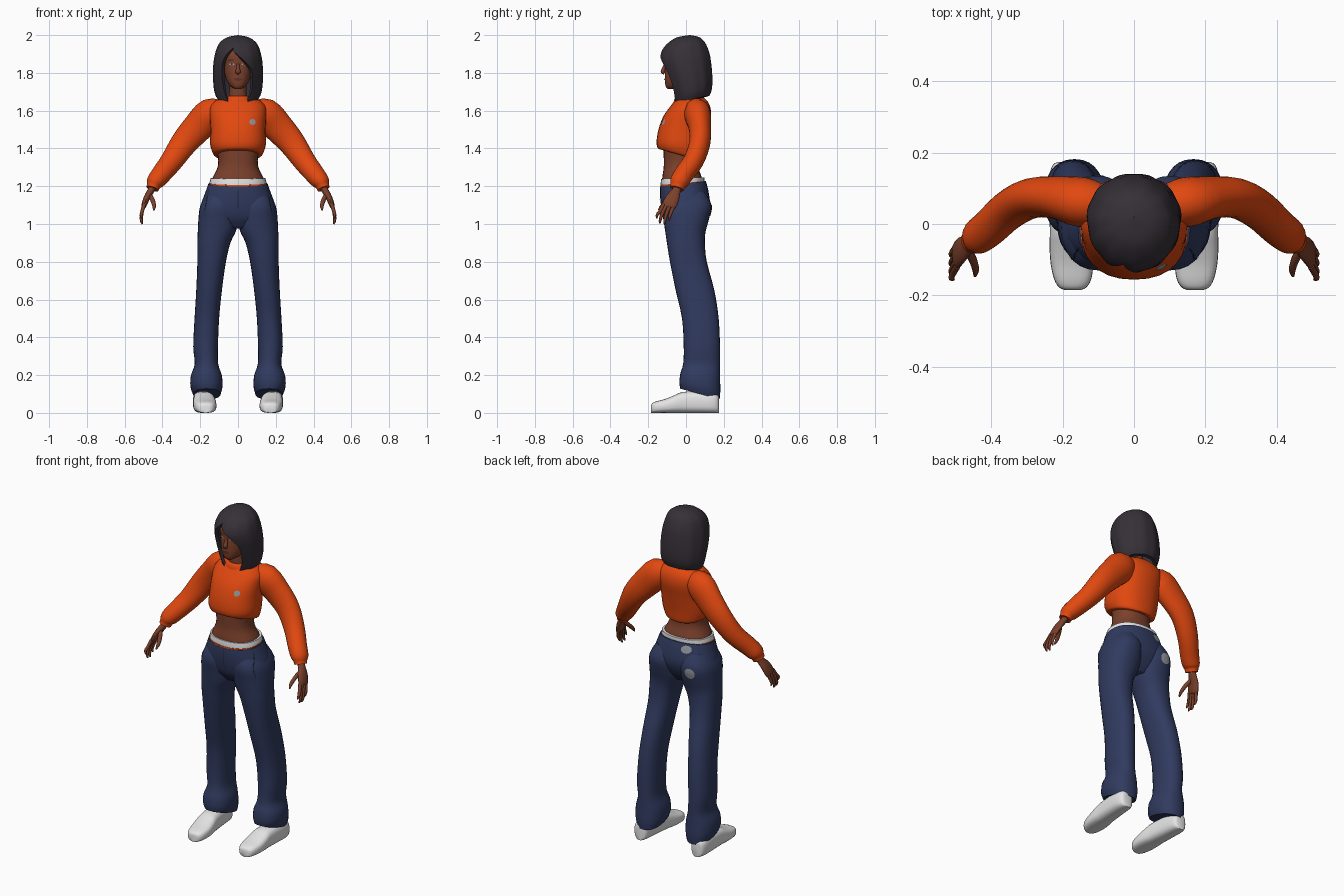
import bpy, bmesh, math
from mathutils import Vector
from mathutils.bvhtree import BVHTree

if "Cube" in bpy.data.objects:
    bpy.data.objects.remove(bpy.data.objects["Cube"])


def material(name, r, g, b):
    m = bpy.data.materials.new(name)
    m.diffuse_color = (r, g, b, 1)
    m.use_nodes = True
    m.node_tree.nodes["Principled BSDF"].inputs["Base Color"].default_value = m.diffuse_color
    return m


SKIN = material("brown skin", 0.20, 0.052, 0.025)
ORANGE = material("orange knit", 0.76, 0.065, 0.005)
DENIM = material("navy denim", 0.030, 0.043, 0.115)
SEAM = material("dark seam", 0.014, 0.019, 0.05)
HAIR = material("black hair", 0.037, 0.030, 0.039)
WHITE = material("white", 0.78, 0.78, 0.78)
GREY = material("grey patch", 0.30, 0.32, 0.35)
LIPS = material("lips", 0.13, 0.028, 0.02)
EYE = material("eye white", 0.45, 0.42, 0.40)


def refine(rows, n=3):
    """Catmull-Rom interpolation of rows of numbers."""
    out = []
    for i in range(len(rows) - 1):
        a, b, c, d = rows[max(i - 1, 0)], rows[i], rows[i + 1], rows[min(i + 2, len(rows) - 1)]
        for k in range(n):
            t = k / n
            out.append([q + 0.5 * t * (r - p + t * (2*p - 5*q + 4*r - s + t * (3*(q - r) + s - p)))
                        for p, q, r, s in zip(a, b, c, d)])
    return out + [list(rows[-1])]


def spow(v, p):
    return math.copysign(abs(v) ** p, v)


def finish(name, bm, mat):
    me = bpy.data.meshes.new(name)
    bm.to_mesh(me)
    bm.free()
    me.materials.append(mat)
    ob = bpy.data.objects.new(name, me)
    bpy.context.collection.objects.link(ob)
    bpy.ops.object.select_all(action='DESELECT')
    ob.select_set(True)
    bpy.context.view_layer.objects.active = ob
    bpy.ops.object.shade_smooth_by_angle(angle=math.radians(50))
    return ob


def loft(name, rings, mat, mirror=False):
    """Skin closed rings of points, cap both ends, optionally mirror in x."""
    bm = bmesh.new()
    for s in ((1, -1) if mirror else (1,)):
        vs = [[bm.verts.new((p[0] * s, p[1], p[2])) for p in r] for r in rings]
        for a, b in zip(vs, vs[1:]):
            for i in range(len(a)):
                j = (i + 1) % len(a)
                bm.faces.new((a[i], a[j], b[j], b[i]))
        bm.faces.new(vs[0])
        bm.faces.new(vs[-1])
    bmesh.ops.recalc_face_normals(bm, faces=bm.faces)
    return finish(name, bm, mat)


def stack(name, rows, mat, mirror=False, p=0.88, seg=28):
    """Horizontal rings: z, x0, x1, y0, y1, front lift."""
    rings = []
    for z, x0, x1, y0, y1, lift in refine(rows):
        ring = []
        for i in range(seg):
            a = math.tau * i / seg
            c, s = spow(math.cos(a), p), spow(math.sin(a), p)
            ring.append(((x0 + x1) / 2 + (x1 - x0) / 2 * c,
                         (y0 + y1) / 2 + (y1 - y0) / 2 * s, z - lift * s))
        rings.append(ring)
    return loft(name, rings, mat, mirror)


def tube(name, rows, mat, mirror=True, seg=16):
    """Rings square to a path: x, y, z, radius in the xz plane, radius along y."""
    rows = refine(rows)
    pts = [Vector(r[:3]) for r in rows]
    rings = []
    for i, r in enumerate(rows):
        t = (pts[min(i + 1, len(pts) - 1)] - pts[max(i - 1, 0)]).normalized()
        u = t.cross(Vector((0, 1, 0))).normalized()
        v = u.cross(t)
        rings.append([pts[i] + u * r[3] * math.cos(math.tau * k / seg)
                      + v * r[4] * math.sin(math.tau * k / seg) for k in range(seg)])
    return loft(name, rings, mat, mirror)


def decal(name, targets, x, z, rx, rz, mat, side=-1, turn=0, off=0.003, seg=14):
    """Thin elliptical plate laid on the front (side -1) or back (side 1)."""
    trees = [BVHTree.FromPolygons([v.co for v in t.data.vertices],
                                  [f.vertices for f in t.data.polygons]) for t in targets]
    bm = bmesh.new()

    def vert(dx, dz):
        px = x + dx * math.cos(turn) - dz * math.sin(turn)
        pz = z + dx * math.sin(turn) + dz * math.cos(turn)
        hits = [t.ray_cast(Vector((px, side, pz)), Vector((0, -side, 0)))[0] for t in trees]
        ys = [h.y * side for h in hits if h]
        return bm.verts.new((px, side * (max(ys) + off if ys else 0.05), pz))
    mid = vert(0, 0)
    last = None
    for k in (0.33, 0.66, 1):
        ring = [vert(rx * k * math.cos(math.tau * i / seg), rz * k * math.sin(math.tau * i / seg))
                for i in range(seg)]
        for i in range(seg):
            j = (i + 1) % seg
            f = (mid, ring[i], ring[j]) if last is None else (last[i], ring[i], ring[j], last[j])
            bm.faces.new(f if side < 0 else f[::-1])
        last = ring
    return finish(name, bm, mat)


def sym(z, hx, y0, y1, lift=0):
    return (z, -hx, hx, y0, y1, lift)


# Body: head, neck, bare midriff, nose
head = stack("head", [sym(1.716, .018, -.098, -.05), sym(1.73, .04, -.108, 0), sym(1.76, .06, -.112, .04),
                      sym(1.80, .072, -.112, .07), sym(1.85, .08, -.110, .09), sym(1.90, .08, -.111, .09),
                      sym(1.94, .055, -.085, .06)], SKIN)
stack("neck", [sym(1.58, .075, -.07, .08), sym(1.65, .055, -.05, .06), sym(1.70, .046, -.05, .05),
               sym(1.78, .046, -.05, .05)], SKIN)
stack("midriff", [sym(1.17, .148, -.125, .09), sym(1.24, .136, -.126, .085), sym(1.30, .108, -.118, .065),
                  sym(1.36, .106, -.118, .065), sym(1.44, .12, -.12, .08)], SKIN)
tube("nose", [(0, -.108, 1.85, .006, .006), (0, -.117, 1.825, .009, .009), (0, -.122, 1.807, .014, .012),
              (0, -.114, 1.797, .009, .007)], SKIN, mirror=False)

# Face details
for s in (-1, 1):
    decal("eye", [head], s * .033, 1.846, .014, .006, EYE, off=.002)
    decal("iris", [head], s * .033, 1.846, .006, .006, HAIR, off=.004)
    decal("eyebrow", [head], s * .036, 1.868, .019, .0035, HAIR, turn=-s * .12)
decal("mouth", [head], 0, 1.766, .022, .008, LIPS)

# Hair: C-shaped rings, z, half width, front, back, opening left and right edge
hair_rows = [(2.0, .002, .018, .022, 0, 0), (1.988, .058, -.05, .072, 0, 0), (1.96, .096, -.095, .1, 0, 0),
             (1.93, .112, -.122, .115, -.034, -.028), (1.90, .121, -.134, .125, -.062, .0),
             (1.87, .127, -.134, .131, -.078, .035), (1.83, .131, -.124, .136, -.085, .07),
             (1.78, .132, -.105, .14, -.083, .077), (1.73, .129, -.086, .141, -.075, .073),
             (1.69, .122, -.073, .137, -.063, .061), (1.66, .108, -.066, .126, -.048, .046)]
hair_rings = []
for z, rx, y0, y1, xl, xr in refine(hair_rows):
    cy, ry = (y0 + y1) / 2, (y1 - y0) / 2
    a0 = math.asin(max(-1, min(1, xr / rx)))
    a1 = math.asin(max(-1, min(1, xl / rx))) + math.tau
    outer, inner = [], []
    for i in range(49):
        a = a0 + (a1 - a0) * i / 48
        k = 1 + .012 * math.cos(a * 11)
        sx, sy = rx * math.sin(a) * k, -ry * math.cos(a) * k
        dz = .02 * -math.cos(a) * min(1, (2 - z) / .3)
        outer.append((sx, cy + sy, z + dz))
        inner.append((sx * .84, cy + sy * .84, z + dz - .006))
    hair_rings.append(outer + inner[::-1])
loft("hair", hair_rings, HAIR)

# Cropped sweater with sleeves and neckband
sweater = stack("sweater", [sym(1.365, .122, -.138, .085, .03), sym(1.375, .133, -.150, .092, .028),
                            sym(1.42, .147, -.156, .10, .015), sym(1.50, .146, -.146, .118),
                            sym(1.57, .15, -.12, .132), sym(1.62, .148, -.085, .128),
                            sym(1.655, .115, -.058, .11), sym(1.675, .062, -.045, .085)], ORANGE)
stack("neckband", [sym(1.645, .08, -.066, .09), sym(1.665, .074, -.06, .088), sym(1.677, .062, -.05, .08)], ORANGE)
tube("sleeves", [(.07, .05, 1.60, .05, .05), (.14, .06, 1.583, .085, .07), (.21, .073, 1.515, .081, .060),
                 (.285, .073, 1.43, .071, .056), (.35, .04, 1.335, .060, .054), (.405, -.01, 1.265, .053, .052),
                 (.437, -.035, 1.225, .047, .050), (.447, -.043, 1.203, .036, .04),
                 (.453, -.048, 1.187, .034, .037)], ORANGE, seg=24)
decal("chest_patch", [sweater], .077, 1.54, .016, .016, GREY)

# Hands: palm, four fingers, thumb
tube("palms", [(.445, -.04, 1.21, .018, .022), (.462, -.052, 1.175, .018, .024), (.482, -.070, 1.14, .017, .036),
               (.497, -.088, 1.10, .014, .038), (.50, -.092, 1.088, .008, .03)], SKIN)
tips = [(-.118, -.152, 1.03), (-.1, -.136, 1.003), (-.08, -.112, 1.0), (-.062, -.086, 1.02)]
for ky, ty, tz in tips:
    tube("fingers", [(.496, ky, 1.105, .010, .010), (.508, (ky + ty) / 2 - .004, 1.065, .0095, .0095),
                     (.512, ty, tz + .02, .008, .008), (.506, ty - .003, tz, .004, .004)], SKIN, seg=8)
tube("thumbs", [(.468, -.07, 1.155, .012, .012), (.452, -.10, 1.125, .012, .012), (.444, -.128, 1.095, .010, .010),
                (.446, -.146, 1.073, .004, .004)], SKIN, seg=8)

# Underwear band and trim
stack("waistband_white", [sym(1.20, .151, -.134, .096, -.008), sym(1.222, .150, -.134, .098, -.006),
                          sym(1.243, .145, -.132, .098, -.004)], WHITE)
stack("waistband_trim", [sym(1.19, .153, -.136, .096, -.010), sym(1.217, .153, -.136, .097, -.010)], ORANGE)

# Jeans: hips and two loose legs
hips = stack("jeans_hips", [sym(1.213, .157, -.137, .105, -.014), sym(1.17, .172, -.138, .118, -.008),
                            sym(1.10, .196, -.132, .126), sym(1.03, .195, -.112, .10),
                            sym(.975, .10, -.07, .06)], DENIM)
legs = stack("jeans_legs", [(1.17, .03, .16, -.10, .10, 0), (1.10, .003, .199, -.130, .135, 0),
                            (1.02, .0, .210, -.119, .120, 0), (.96, .012, .213, -.110, .104, 0),
                            (.90, .040, .215, -.101, .100, 0), (.80, .064, .215, -.085, .110, 0),
                            (.65, .085, .221, -.055, .150, 0), (.50, .100, .230, -.021, .173, 0),
                            (.35, .106, .237, -.012, .180, 0), (.26, .105, .229, -.015, .180, 0),
                            (.20, .086, .249, -.030, .180, .008), (.14, .082, .252, -.035, .182, .02),
                            (.10, .092, .238, -.030, .178, .028)], DENIM, mirror=True)
jeans = [hips, legs]
decal("fly_seam", jeans, .0, 1.13, .002, .065, SEAM)
for s in (-1, 1):
    decal("pocket_seam", jeans, s * .168, 1.115, .002, .08, SEAM, turn=s * .2)
decal("back_pocket_patch", jeans, -.115, 1.07, .032, .032, GREY, side=1)
decal("back_waist_patch", jeans, -.075, 1.195, .03, .022, GREY, side=1)

# Shoes: rings along y, centre x, half width, top height
shoe_rings = []
for y, cx, hw, top in refine([(-.185, .172, .022, .04), (-.178, .172, .038, .052), (-.155, .172, .052, .062),
                              (-.11, .174, .060, .074), (-.06, .177, .060, .094), (-.02, .18, .056, .11),
                              (.06, .186, .052, .115), (.13, .19, .048, .11), (.165, .19, .038, .10),
                              (.174, .19, .022, .08)]):
    shoe_rings.append([(cx + hw * spow(math.cos(math.tau * i / 24), .75), y,
                        top / 2 + top / 2 * spow(math.sin(math.tau * i / 24), .65)) for i in range(24)])
loft("shoes", shoe_rings, WHITE, mirror=True)
